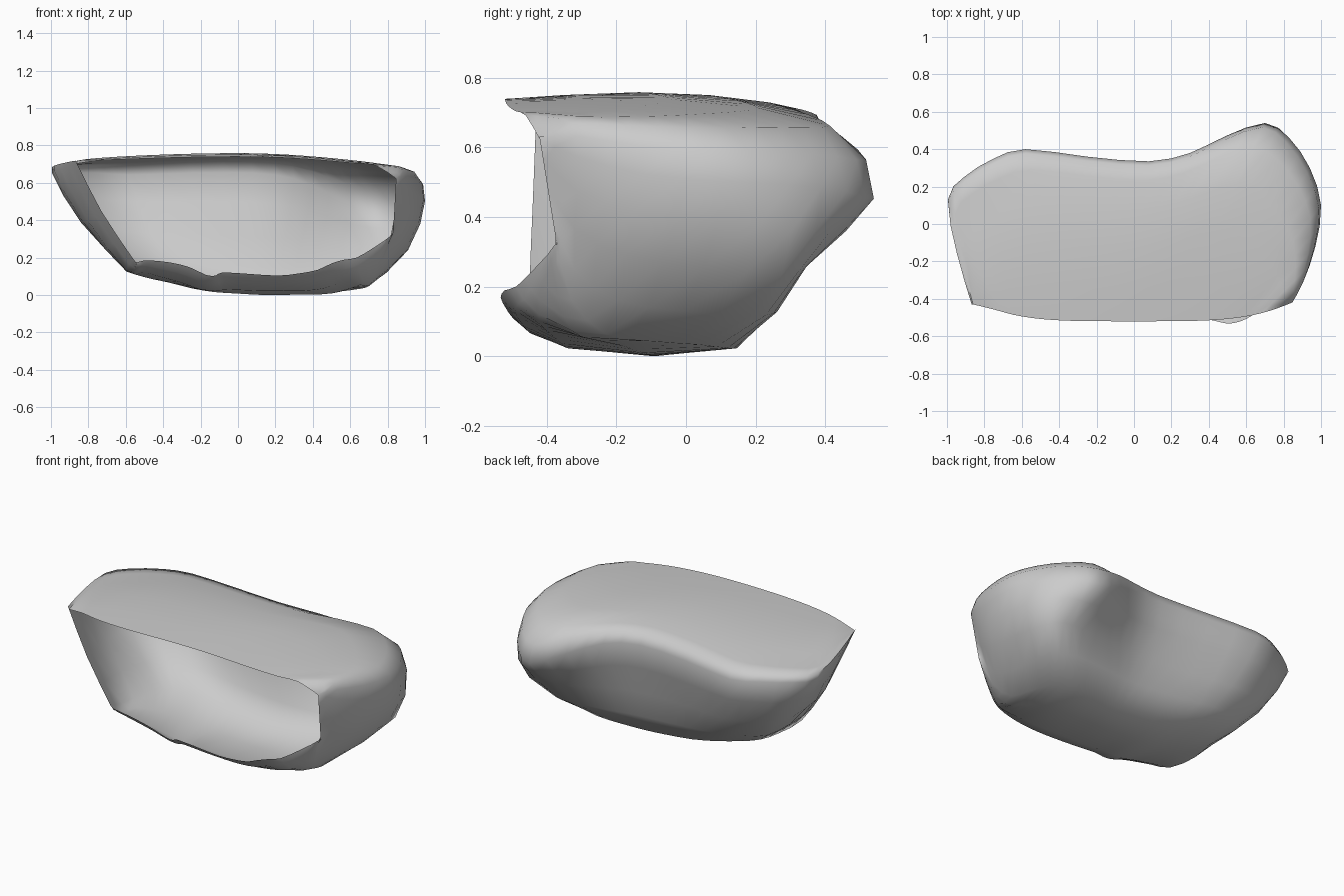
import bpy, bmesh, math
from mathutils import Vector as V

if "Cube" in bpy.data.objects:
    bpy.data.objects.remove(bpy.data.objects["Cube"])

# Ribs around the rock from left front rim, round the back, to right front rim:
# widest upper point (x, y, z), then foot of the wall (x, y, z)
RIBS = [
    (-.86, -.43, .70, -.56, -.45, .19), (-.945, -.15, .67, -.60, -.28, .13),
    (-.995, .13, .65, -.58, -.08, .12), (-.91, .25, .65, -.53, .03, .11),
    (-.75, .35, .65, -.44, .09, .10), (-.58, .40, .64, -.31, .13, .08),
    (-.25, .36, .65, -.14, .14, .05), (.08, .335, .65, .05, .14, .03),
    (.30, .38, .62, .20, .14, .02), (.49, .47, .54, .33, .145, .02),
    (.70, .54, .45, .46, .145, .02), (.83, .46, .47, .57, .12, .02),
    (.94, .30, .49, .65, .04, .03), (1.0, .10, .50, .69, -.10, .04),
    (.97, -.12, .52, .71, -.23, .06), (.905, -.31, .57, .76, -.33, .16),
    (.845, -.42, .62, .83, -.375, .34)]

# Belly of the wall halfway down, where it departs from a straight slope
BELLY = {3: (-.77, .19, .34), 4: (-.64, .27, .34), 5: (-.47, .30, .33), 6: (-.20, .27, .32),
         7: (.07, .25, .31), 8: (.25, .26, .30), 9: (.44, .30, .28), 10: (.66, .34, .26),
         11: (.80, .34, .25), 12: (.89, .275, .23), 13: (.915, .05, .25)}

# Jagged lower lip of the open front
LIP = [(-.54, -.44, .17), (-.50, -.47, .185), (-.30, -.49, .165), (-.14, -.46, .09),
       (-.08, -.48, .12), (.20, -.49, .10), (.40, -.51, .12), (.53, -.54, .18),
       (.65, -.48, .20), (.83, -.37, .32)]


def top_z(x, y):
    z = .757 - (.10 * x * x if x > 0 else .045 * x * x + .02 * x ** 8)
    return z - .02 * max(0, y + .2) - .2 * max(0, y) ** 2 - .2 * max(0, -.2 - y) ** 2


def lip_at(t):
    f = t * (len(LIP) - 1)
    i = min(int(f), len(LIP) - 2)
    return V(LIP[i]).lerp(V(LIP[i + 1]), f - i)


def spline(pts, steps):
    """Smooth curve through the given points."""
    out = []
    for i in range(len(pts) - 1):
        a, b, c, d = pts[max(i - 1, 0)], pts[i], pts[i + 1], pts[min(i + 2, len(pts) - 1)]
        for s in range(steps):
            t = s / steps
            out.append(.5 * (2 * b + (c - a) * t + (2 * a - 5 * b + 4 * c - d) * t * t
                             + (3 * b - a - 3 * c + d) * t ** 3))
    return out + [pts[-1].copy()]


def rib(k):
    """Top rim, over the top, down the wall, under the base, to the lower lip."""
    t = k / (len(RIBS) - 1)
    end = k in (0, len(RIBS) - 1)
    inner = min(1, 6 * t * (1 - t))
    wide, foot = V(RIBS[k][:3]), V(RIBS[k][3:])
    x = -.86 + 1.705 * t
    y = -.52 + .2 * x ** 4
    rim = wide.copy() if end else V((x, y, top_z(x, y)))
    mid_top, edge = rim.lerp(wide, .45), rim.lerp(wide, .88)
    if not end:
        for p in (mid_top, edge):
            p.z = top_z(p.x, p.y)
        edge.z -= .01
    # Side walls belly out, more on the right
    mid = wide.lerp(foot, .5)
    mid.x += inner * (.10 if mid.x > 0 else .05) * wide.x * abs(wide.x) ** 3
    if wide.x < 0:
        mid.x -= .02
    if k in BELLY:
        mid = V(BELLY[k])
    lip = lip_at(t)
    under = lip.lerp(foot, .25)
    under.z = max(under.z - .07 * inner, .02)
    return spline([rim, mid_top, edge, wide, mid, foot, under, lip], 2)


# Open-fronted rock shell lofted from the ribs
ribs = [rib(k) for k in range(len(RIBS))]
rows = [spline([r[j] for r in ribs], 2) for j in range(len(ribs[0]))]
bm = bmesh.new()
grid = [[bm.verts.new(p) for p in row] for row in rows]
for a, b in zip(grid, grid[1:]):
    for i in range(len(a) - 1):
        bm.faces.new((a[i], b[i], b[i + 1], a[i + 1]))
bmesh.ops.remove_doubles(bm, verts=bm.verts, dist=.003)

# Seat on the ground and face the surface outward
low = min(v.co.z for v in bm.verts)
bmesh.ops.translate(bm, verts=bm.verts, vec=(0, 0, -low))
bm.normal_update()
up = sum(f.normal.z * f.calc_area() for f in bm.faces if f.calc_center_median().z > .68)
if up < 0:
    bmesh.ops.reverse_faces(bm, faces=bm.faces)

mesh = bpy.data.meshes.new("rock_shell")
bm.to_mesh(mesh)
bm.free()
rock = bpy.data.objects.new("rock_shell", mesh)
bpy.context.collection.objects.link(rock)
bpy.context.view_layer.objects.active = rock
rock.select_set(True)
bpy.ops.object.shade_smooth_by_angle(angle=math.radians(75))
